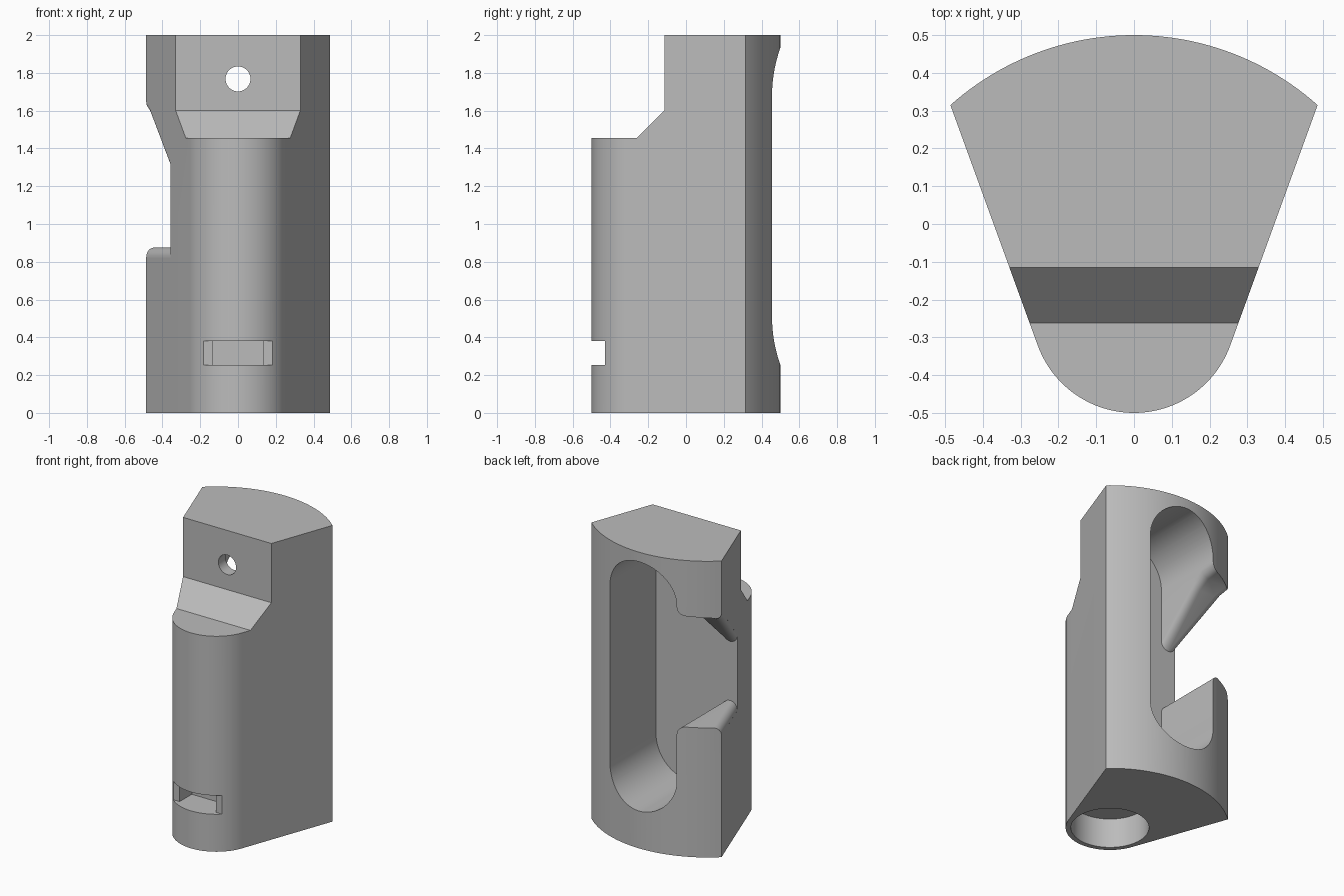
import bpy, bmesh, math

if "Cube" in bpy.data.objects:
    bpy.data.objects.remove(bpy.data.objects["Cube"])

grey = bpy.data.materials.new("plain_grey")
grey.use_nodes = True
COLOUR = (0.5, 0.5, 0.5, 1)
grey.diffuse_color = COLOUR
grey.node_tree.nodes["Principled BSDF"].inputs["Base Color"].default_value = COLOUR


def loft(name, rings):
    """Solid through matching rings of 3D points, capped at both ends."""
    bm = bmesh.new()
    loops = [[bm.verts.new(p) for p in ring] for ring in rings]
    n = len(loops[0])
    for a, b in zip(loops, loops[1:]):
        for i in range(n):
            j = (i + 1) % n
            bm.faces.new((a[i], a[j], b[j], b[i]))
    bm.faces.new(loops[0])
    bm.faces.new(loops[-1])
    bmesh.ops.recalc_face_normals(bm, faces=bm.faces)
    mesh = bpy.data.meshes.new(name)
    bm.to_mesh(mesh)
    bm.free()
    mesh.materials.append(grey)
    obj = bpy.data.objects.new(name, mesh)
    bpy.context.collection.objects.link(obj)
    return obj


def prism(name, pts, axis, lo, hi):
    """Extrude a 2D outline along one axis."""
    def place(p, t):
        c = list(p)
        c.insert("xyz".index(axis), t)
        return c
    return loft(name, [[place(p, t) for p in pts] for t in (lo, hi)])


def arc(cx, cy, r, start, end, steps):
    return [(cx + r * math.cos(math.radians(start + (end - start) * i / steps)),
             cy + r * math.sin(math.radians(start + (end - start) * i / steps)))
            for i in range(steps + 1)]


# Wedge body: large back arc and a small tangent nose arc
TIP_Y, TIP_R, BACK_R = -0.229, 0.271, 0.73
half = math.degrees(math.asin(0.486 / BACK_R))
outline = arc(0, 0.5 - BACK_R, BACK_R, 90 - half, 90 + half, 48)
outline += arc(0, TIP_Y, TIP_R, 200, 340, 56)
body = prism("wedge_body", outline, "z", 0, 2)

FLOOR = -0.037
SLOT_R = 0.25
cutters = []

# Front step with chamfer
cutters.append(prism("step_cutter", [(-1, 1.455), (-0.262, 1.455), (-0.115, 1.6),
                                     (-0.115, 2.2), (-1, 2.2)], "x", -1, 1))

# Long round-ended slot in the back
slot = arc(0, 1.685, SLOT_R, 0, 180, 48) + arc(0, 0.502, SLOT_R, 180, 360, 48)
cutters.append(prism("slot_cutter", slot, "y", FLOOR, 1))


# Side opening with rounded lips, its upper lip rising toward the back
def opening(y, top):
    inner, r = -SLOT_R, 0.053
    outer = -0.486 + (0.315 - y) * math.tan(math.radians(20))
    low = 0.875
    pts = [(-0.2, low - r)]
    pts += arc(inner - r, low - r, r, 0, 90, 8)
    pts += arc(outer + r, low - r, r, 90, 180, 8)
    pts += [(outer - 0.2, low - r), (outer - 0.2, top + r)]
    pts += arc(outer + r, top + r, r, 180, 270, 8)
    pts += arc(inner - r, top + r, r, 270, 360, 8)
    pts += [(-0.2, top + r)]
    return [(x, y, z) for x, z in pts]


cutters.append(loft("opening_cutter", [opening(y, t) for y, t in
                                       ((FLOOR, 1.275), (0.27, 1.57), (0.35, 1.615),
                                        (0.45, 1.625), (0.6, 1.625))]))

# Pin hole, bottom bore and nose notch
cutters.append(prism("pin_hole_cutter", arc(0, 1.768, 0.066, 0, 354, 59), "y", -0.5, 0.2))
cutters.append(prism("bore_cutter", arc(0, TIP_Y, 0.239, 0, 355, 71), "z", -0.2, 0.2))
for name, w, depth in (("notch_cutter", 0.4, -0.43), ("notch_pocket_cutter", 0.135, -0.3)):
    cutters.append(prism(name, [(-w, -0.7), (w, -0.7), (w, depth), (-w, depth)],
                         "z", 0.253, 0.38))

# Apply the cuts, then remove the helpers
bpy.context.view_layer.objects.active = body
body.select_set(True)
for c in cutters:
    c.hide_render = True
    mod = body.modifiers.new(c.name, "BOOLEAN")
    mod.operation = "DIFFERENCE"
    mod.solver = "EXACT"
    mod.object = c
    bpy.ops.object.modifier_apply(modifier=mod.name)
for c in cutters:
    bpy.data.objects.remove(c)

bpy.ops.object.shade_smooth_by_angle(angle=math.radians(25))
